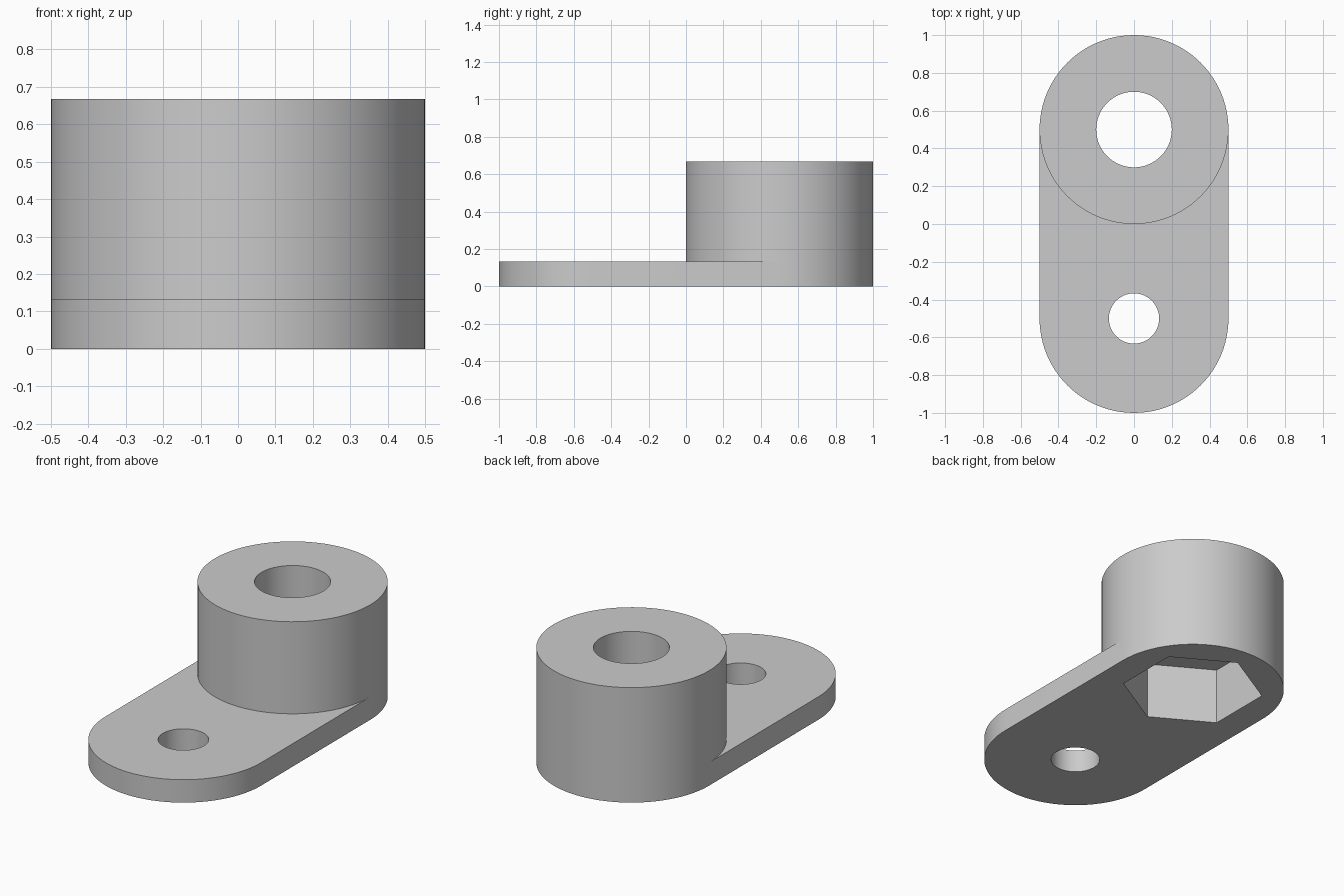
import bpy
import bmesh
from math import pi, cos, sin, radians

cube = bpy.data.objects.get("Cube")
if cube:
    bpy.data.objects.remove(cube, do_unlink=True)

SIDES = 96          # facets of a full circle
OUTER = 0.5         # radius of boss and plate ends
BOSS_Y, EAR_Y = 0.5, -0.5
PLATE_TOP, BOSS_TOP, POCKET_TOP = 0.133, 0.667, 0.333

grey = bpy.data.materials.new("plain grey")
grey.use_nodes = True
grey.diffuse_color = (0.6, 0.6, 0.6, 1)
grey.node_tree.nodes["Principled BSDF"].inputs["Base Color"].default_value = (0.6, 0.6, 0.6, 1)


def arc(radius, y, start, sweep, steps):
    """Points on an arc centred on the y axis of the part."""
    return [(radius * cos(start + sweep * i / steps),
             y + radius * sin(start + sweep * i / steps)) for i in range(steps + 1)]


def circle(radius, y, sides=SIDES, start=0.0):
    return arc(radius, y, start, 2 * pi, sides)[:-1]


def prism(name, outline, bottom, top):
    """Extrude a closed outline upwards into a solid."""
    bm = bmesh.new()
    base = bm.faces.new([bm.verts.new((x, y, bottom)) for x, y in outline])
    lifted = bmesh.ops.extrude_face_region(bm, geom=[base])["geom"]
    for v in lifted:
        if isinstance(v, bmesh.types.BMVert):
            v.co.z = top
    bmesh.ops.recalc_face_normals(bm, faces=bm.faces)
    mesh = bpy.data.meshes.new(name)
    bm.to_mesh(mesh)
    bm.free()
    mesh.materials.append(grey)
    obj = bpy.data.objects.new(name, mesh)
    bpy.context.collection.objects.link(obj)
    return obj


def combine(target, tool, operation):
    """Apply a boolean and remove the tool."""
    mod = target.modifiers.new(tool.name, 'BOOLEAN')
    mod.object, mod.operation, mod.solver = tool, operation, 'EXACT'
    bpy.context.view_layer.objects.active = target
    bpy.ops.object.modifier_apply(modifier=mod.name)
    bpy.data.objects.remove(tool, do_unlink=True)


# Base plate with rounded ends, and the tall boss on its back end
half = SIDES // 2
outline = arc(OUTER, BOSS_Y, 0, pi, half) + arc(OUTER, EAR_Y, pi, pi, half)
bracket = prism("mounting_bracket", outline, 0, PLATE_TOP)
boss = prism("boss", circle(OUTER, BOSS_Y), 0, BOSS_TOP)
combine(bracket, boss, 'UNION')

# Bolt bore, hexagonal nut pocket underneath, and the small plate hole
cutters = [
    prism("bolt_bore", circle(0.2, BOSS_Y), -0.2, 1),
    prism("nut_pocket", circle(0.385, BOSS_Y, 6, radians(30)), -0.2, POCKET_TOP),
    prism("plate_hole", circle(0.133, EAR_Y), -0.2, 1),
]
for cutter in cutters:
    combine(bracket, cutter, 'DIFFERENCE')

# Smooth round walls, crisp rims
bpy.ops.object.select_all(action='DESELECT')
bracket.select_set(True)
bpy.context.view_layer.objects.active = bracket
bpy.ops.object.shade_smooth_by_angle(angle=radians(30))
